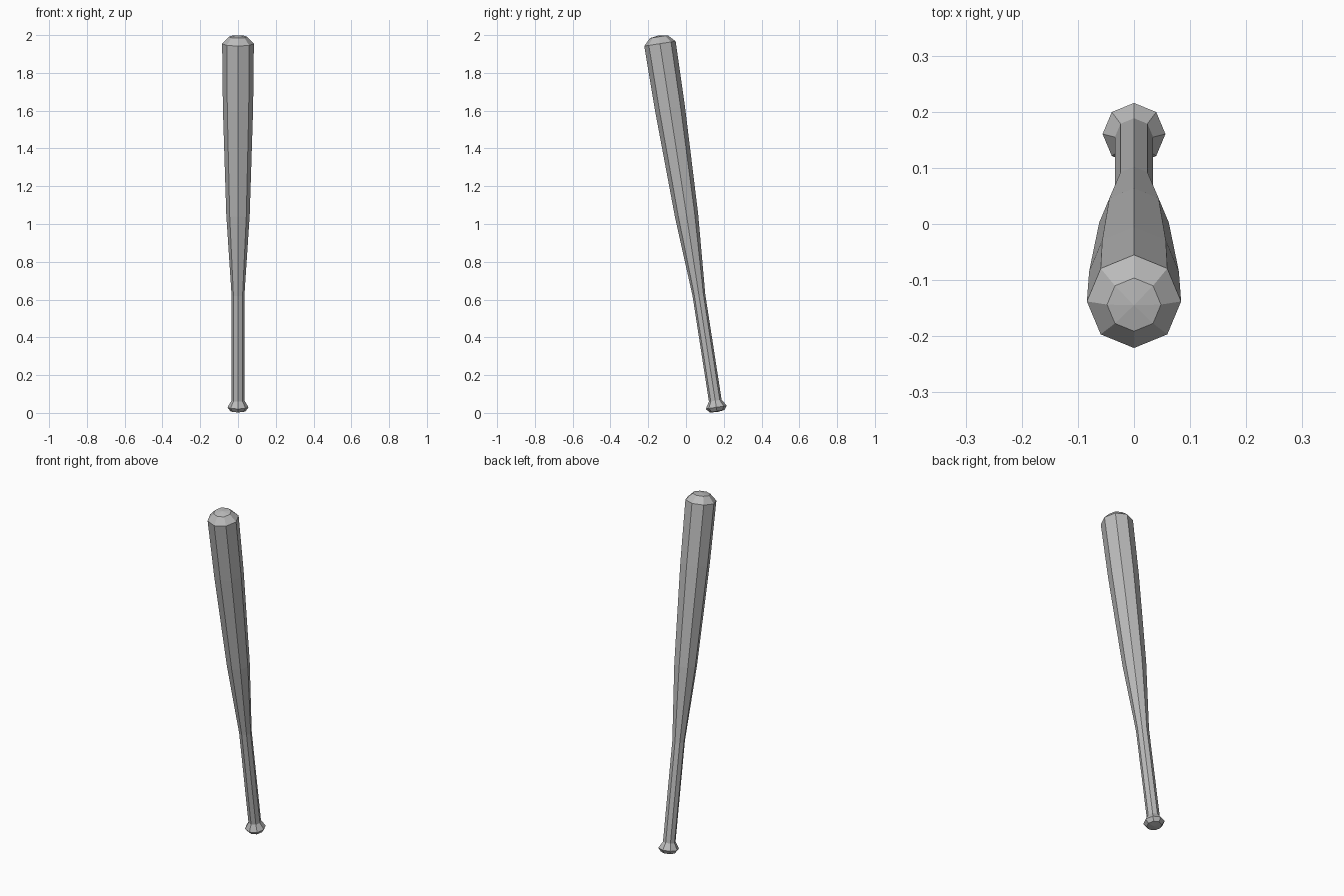
import bpy, bmesh, math
from mathutils import Matrix

if "Cube" in bpy.data.objects:
    bpy.data.objects.remove(bpy.data.objects["Cube"])

SIDES = 8
TILT = math.atan(0.155)          # lean of the whole bat toward the front

wood = bpy.data.materials.new("plain grey")
wood.diffuse_color = (0.5, 0.5, 0.5, 1)
wood.use_nodes = True
wood.node_tree.nodes["Principled BSDF"].inputs["Base Color"].default_value = wood.diffuse_color

# Lean the long axis around its foot
lean = Matrix.Translation((0, 0.165, 0)) @ Matrix.Rotation(TILT, 4, 'X')


def turned_part(name, profile, bottom=None, top=None):
    """Faceted turned shape: profile is (height, radius) along the axis."""
    bm = bmesh.new()
    rings = []
    for h, r in profile:
        rings.append([bm.verts.new((r * math.sin(math.tau * i / SIDES),
                                    -r * math.cos(math.tau * i / SIDES), h))
                      for i in range(SIDES)])
    for a, b in zip(rings, rings[1:]):
        for i in range(SIDES):
            j = (i + 1) % SIDES
            bm.faces.new((a[i], a[j], b[j], b[i]))
    # Close each requested end with a shallow fan
    for ring, tip in ((rings[0], bottom), (rings[-1], top)):
        if tip is not None:
            centre = bm.verts.new((0, 0, tip))
            for i in range(SIDES):
                bm.faces.new((ring[i], ring[(i + 1) % SIDES], centre))
    bmesh.ops.recalc_face_normals(bm, faces=bm.faces)
    bm.transform(lean)
    mesh = bpy.data.meshes.new(name)
    bm.to_mesh(mesh)
    bm.free()
    mesh.materials.append(wood)
    obj = bpy.data.objects.new(name, mesh)
    bpy.context.collection.objects.link(obj)
    return obj


# Knob at the end of the handle
turned_part("knob", [(0.009, 0.04), (0.03, 0.056), (0.066, 0.034)],
            bottom=0.004, top=0.066)

# Slim handle
turned_part("handle", [(0.06, 0.034), (0.63, 0.034)], bottom=0.06, top=0.63)

# Widening barrel with a rounded end
turned_part("barrel", [(0.63, 0.034), (1.06, 0.062), (1.63, 0.080),
                       (1.978, 0.084), (2.015, 0.048)],
            bottom=0.63, top=2.022)
